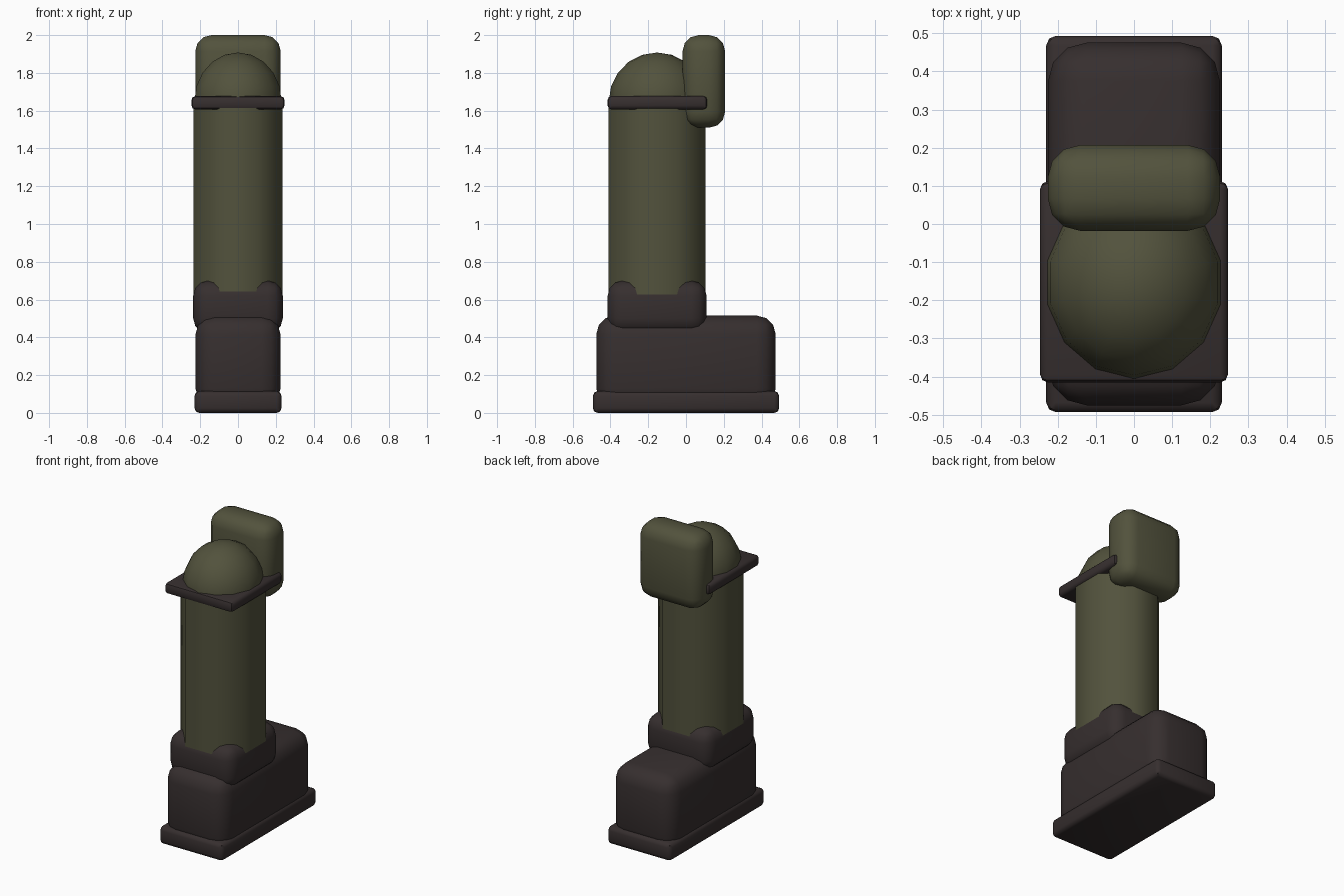
import bpy, math

if "Cube" in bpy.data.objects:
    bpy.data.objects.remove(bpy.data.objects["Cube"])


def material(name, rgb):
    m = bpy.data.materials.new(name)
    m.diffuse_color = (*rgb, 1)
    m.use_nodes = True
    m.node_tree.nodes["Principled BSDF"].inputs["Base Color"].default_value = m.diffuse_color
    return m


GREEN = material("olive_green", (0.085, 0.085, 0.046))
BROWN = material("dark_brown", (0.037, 0.028, 0.028))


def finish(name, mat, angle):
    o = bpy.context.object
    o.name = name
    o.data.materials.append(mat)
    bpy.ops.object.shade_smooth_by_angle(angle=math.radians(angle))
    return o


def rounded_box(name, mat, x, y, z, radius, segments=3):
    """Box from (min, max) ranges with rounded edges."""
    ranges = (x, y, z)
    bpy.ops.mesh.primitive_cube_add(size=1, location=[(a + b) / 2 for a, b in ranges])
    o = bpy.context.object
    o.scale = [b - a for a, b in ranges]
    bpy.ops.object.transform_apply(location=False, rotation=False, scale=True)
    bev = o.modifiers.new("rounding", 'BEVEL')
    bev.width = radius
    bev.segments = segments
    bpy.ops.object.modifier_apply(modifier=bev.name)
    return finish(name, mat, 45)


# Boot: sole, foot, small toe plate and ankle cuff
rounded_box("sole", BROWN, (-0.23, 0.23), (-0.493, 0.493), (0, 0.115), 0.025, 2)
rounded_box("foot", BROWN, (-0.225, 0.225), (-0.475, 0.475), (0.03, 0.515), 0.1)
rounded_box("toe_plate", BROWN, (-0.097, 0.095), (0.385, 0.415), (0.46, 0.505), 0.003, 1)
rounded_box("ankle_cuff", BROWN, (-0.237, 0.237), (-0.415, 0.109), (0.42, 0.70), 0.08)

# Shin: eight-sided column with flats facing the axes
CY = -0.153
k = 1 / math.cos(math.pi / 8)
bpy.ops.mesh.primitive_cylinder_add(vertices=8, radius=k, depth=1.13, location=(0, CY, 1.085),
                                    rotation=(0, 0, math.pi / 8))
bpy.ops.object.transform_apply(location=False, rotation=True, scale=False)
bpy.context.object.scale = (0.235, 0.256, 1)
bpy.ops.object.transform_apply(location=False, rotation=False, scale=True)
finish("shin", GREEN, 60)

# Rounded knee dome and the strap below it
bpy.ops.mesh.primitive_uv_sphere_add(segments=14, ring_count=10, radius=1, location=(0, CY, 1.65))
bpy.context.object.scale = (0.237, 0.256, 0.258)
bpy.ops.object.transform_apply(location=False, rotation=False, scale=True)
finish("knee_dome", GREEN, 60)
rounded_box("knee_strap", BROWN, (-0.246, 0.246), (-0.415, 0.112), (1.607, 1.677), 0.02, 2)

# Padded plate behind the knee
rounded_box("knee_plate", GREEN, (-0.226, 0.226), (-0.018, 0.207), (1.51, 2.0), 0.085)
